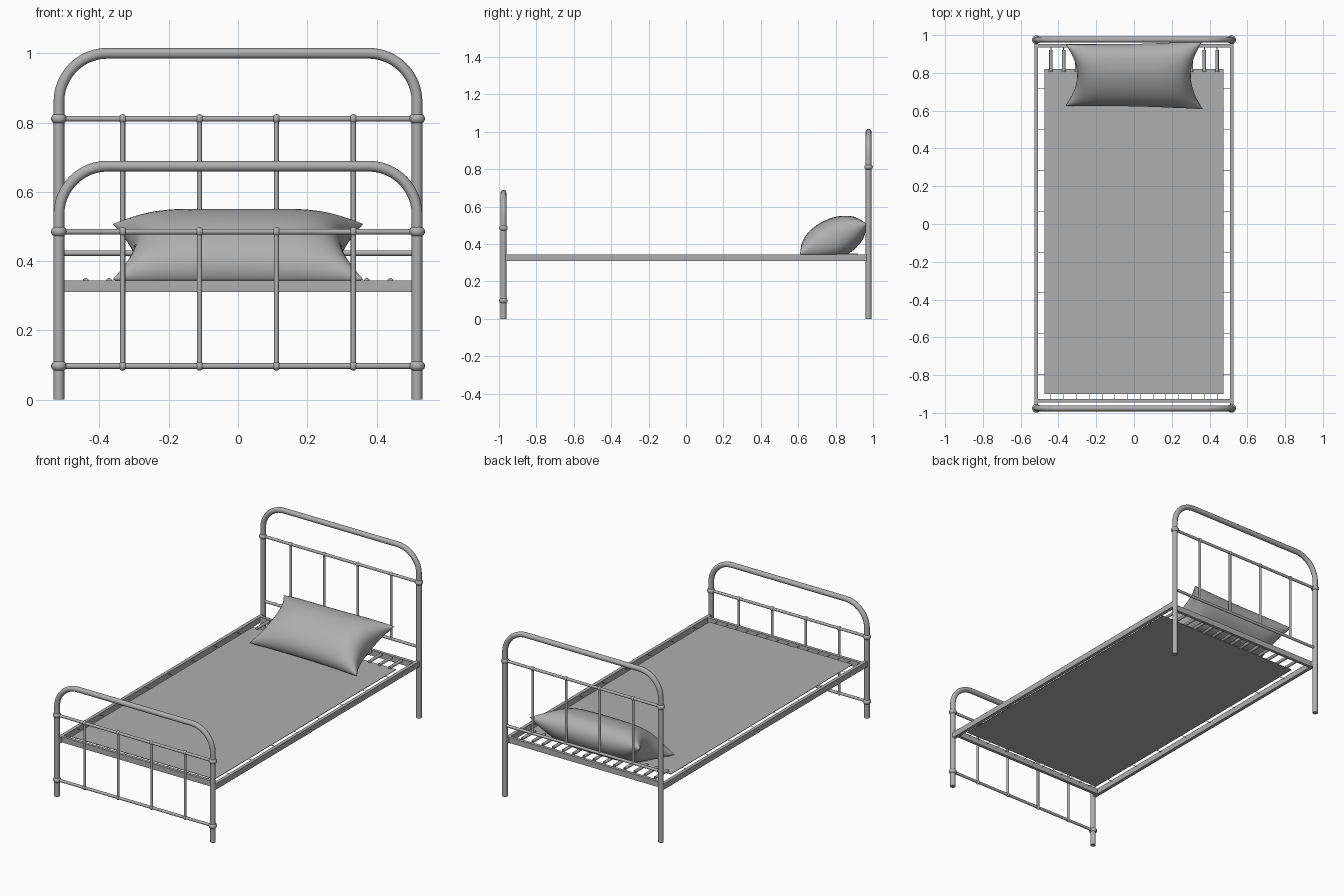
import bpy, bmesh, math
from mathutils import Vector

if "Cube" in bpy.data.objects:
    bpy.data.objects.remove(bpy.data.objects["Cube"])

PX, PY = 0.517, 0.976          # post centre lines
SPINDLES = (-0.333, -0.111, 0.111, 0.333)

# mid-dark grey shared by every part
GREY = bpy.data.materials.new("dark_grey")
GREY.diffuse_color = (0.43, 0.43, 0.43, 1)
GREY.use_nodes = True
GREY.node_tree.nodes["Principled BSDF"].inputs["Base Color"].default_value = GREY.diffuse_color


def smooth(ob, angle=40):
    bpy.ops.object.select_all(action='DESELECT')
    ob.select_set(True)
    bpy.context.view_layer.objects.active = ob
    bpy.ops.object.shade_smooth_by_angle(angle=math.radians(angle))


def tubes(name, paths, radius, res=3):
    """Round tubes along point lists, converted to one mesh."""
    cu = bpy.data.curves.new(name, 'CURVE')
    cu.dimensions = '3D'
    cu.bevel_depth = radius
    cu.bevel_resolution = res
    cu.use_fill_caps = True
    cu.materials.append(GREY)
    for path in paths:
        sp = cu.splines.new('POLY')
        sp.points.add(len(path) - 1)
        for p, co in zip(sp.points, path):
            p.co = (*co, 1)
    ob = bpy.data.objects.new(name, cu)
    bpy.context.collection.objects.link(ob)
    bpy.ops.object.select_all(action='DESELECT')
    ob.select_set(True)
    bpy.context.view_layer.objects.active = ob
    bpy.ops.object.convert(target='MESH')
    smooth(bpy.context.object)


def mesh_object(name, bm):
    me = bpy.data.meshes.new(name)
    bm.to_mesh(me)
    bm.free()
    me.materials.append(GREY)
    ob = bpy.data.objects.new(name, me)
    bpy.context.collection.objects.link(ob)
    return ob


def balls(name, centres, r, squash):
    bm = bmesh.new()
    for c in centres:
        new = bmesh.ops.create_uvsphere(bm, u_segments=16, v_segments=10, radius=r)
        for v in new['verts']:
            v.co.z *= squash
            v.co += Vector(c)
    smooth(mesh_object(name, bm))


def box(name, centre, size):
    bm = bmesh.new()
    bmesh.ops.create_cube(bm, size=1)
    for v in bm.verts:
        v.co = Vector([c + a * s for c, a, s in zip(centre, v.co, size)])
    mesh_object(name, bm)


def end_frame(name, y, top, bend, rails, collar_z, joint_z):
    # bent tube: post, rounded corner, top bar, post
    left = [(-PX, y, 0)]
    for i in range(13):
        a = math.pi / 2 * i / 12
        left.append((-PX + bend * (1 - math.cos(a)), y, top - bend * (1 - math.sin(a))))
    right = [(-x, yy, z) for x, yy, z in reversed(left)]
    tubes(name + "_hoop", [left + right], 0.0155, 4)
    # cross rails and spindles
    tubes(name + "_cross_rails", [[(-PX, y, z), (PX, y, z)] for z in rails], 0.0085)
    tubes(name + "_spindles", [[(x, y, rails[0]), (x, y, rails[1])] for x in SPINDLES], 0.0075)
    # cast collars and joints
    balls(name + "_collars", [(s * PX, y, z) for s in (-1, 1) for z in collar_z], 0.023, 0.75)
    balls(name + "_joints", [(x, y, z) for x in SPINDLES for z in joint_z], 0.0115, 1.15)


end_frame("headboard", PY, 1.0, 0.14, (0.423, 0.811), (0.811,), (0.811,))
end_frame("footboard", -PY, 0.674, 0.14, (0.097, 0.485), (0.097, 0.485), (0.097, 0.485))

# bed frame
for side, s in (("left", -1), ("right", 1)):
    box(side + "_side_rail", (s * PX, 0, 0.327), (0.02, 2 * PY, 0.034))
box("head_end_rail", (0, 0.943, 0.327), (2 * PX, 0.018, 0.034))
box("foot_end_rail", (0, -0.935, 0.327), (2 * PX, 0.018, 0.034))

# sleeping sheet and its wires
box("mesh_sheet", (0, -0.04, 0.335), (0.95, 1.72, 0.003))
spring_x = [-0.44 + 0.88 * i / 13 for i in range(14)]
tubes("head_springs", [[(x, 0.805, 0.342), (x, 0.92, 0.342)] for x in spring_x], 0.009)
tubes("head_hooks", [[(x, 0.915, 0.342), (x, 0.945, 0.342)] for x in spring_x], 0.0025, 1)
tubes("foot_hooks", [[(x, -0.895, 0.335), (x, -0.935, 0.335)] for x in spring_x], 0.0014, 1)
tubes("side_hooks", [[(s * 0.47, 0.715 - 0.216 * i, 0.335), (s * PX, 0.715 - 0.216 * i, 0.335)]
                     for s in (-1, 1) for i in range(8)], 0.0014, 1)

# pillow: two bulged sheets with pinched edges, leaning on the headboard
bm = bmesh.new()
N, M = 36, 24
normal = Vector((0, -0.42, 0.91))
for side in (1, -1):
    grid = []
    for i in range(N + 1):
        row = []
        for j in range(M + 1):
            u = math.sin(math.pi / 2 * (2 * i / N - 1))
            v = math.sin(math.pi / 2 * (2 * j / M - 1))
            x = u * 0.362 * (1 - 0.17 * (1 - v * v) * u * u)
            t = v * (1 - 0.07 * (1 - u * u) * v * v)
            p = Vector((x, 0.788 + 0.17 * t + 0.008 * u * v, 0.427 + 0.08 * t))
            bulge = max(0, (1 - u ** 4) * (1 - v ** 2)) ** 0.5
            p += normal * (side * 0.108 * bulge)
            p.z = min(max(p.z, 0.343 if side > 0 else 0.341), 0.55)
            row.append(bm.verts.new(p))
        grid.append(row)
    for i in range(N):
        for j in range(M):
            q = [grid[i][j], grid[i + 1][j], grid[i + 1][j + 1], grid[i][j + 1]]
            bm.faces.new(q if side > 0 else q[::-1])
bmesh.ops.remove_doubles(bm, verts=bm.verts, dist=0.0005)
smooth(mesh_object("pillow", bm), 60)
